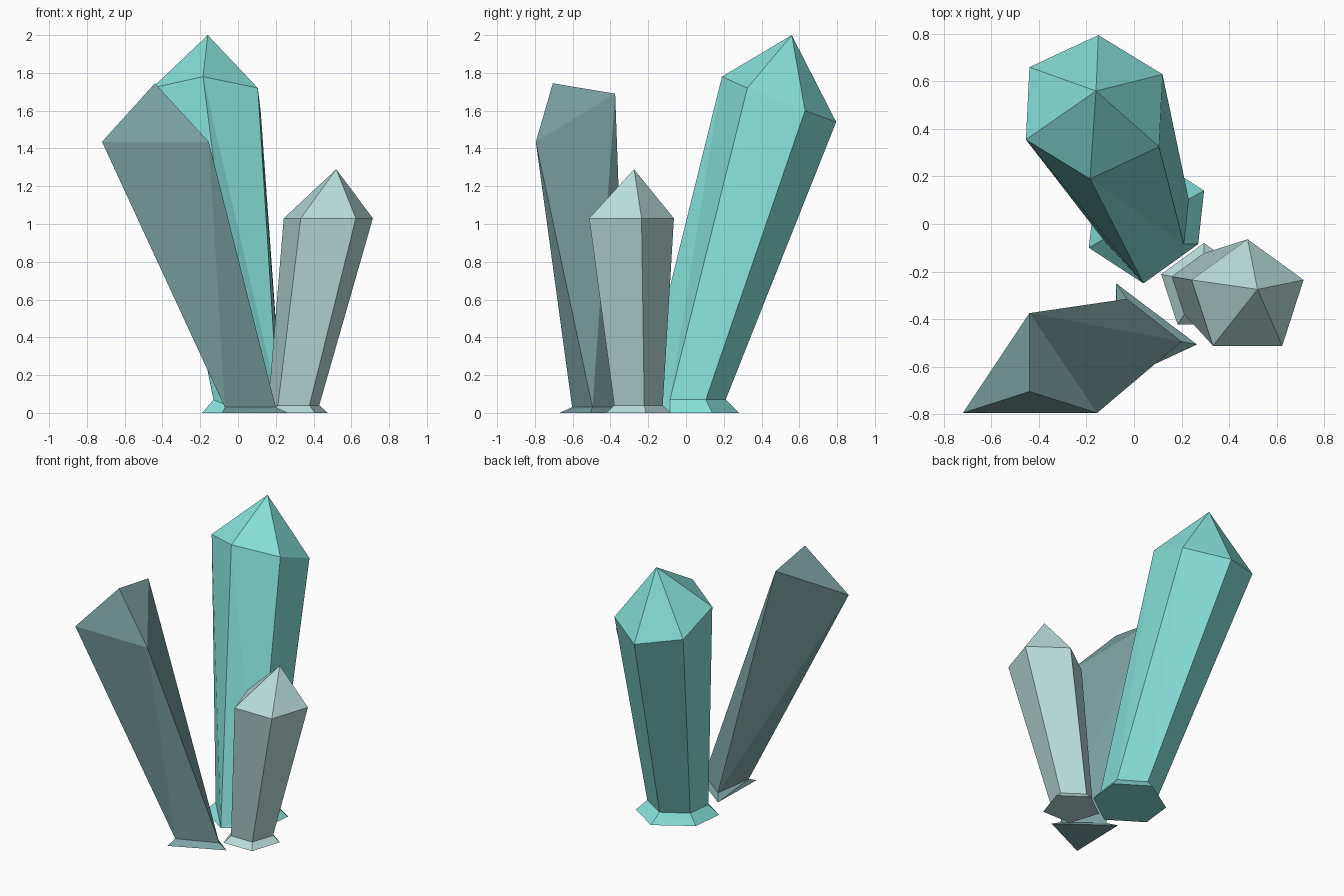
import bpy, bmesh
from math import sin, cos, tau

if "Cube" in bpy.data.objects:
    bpy.data.objects.remove(bpy.data.objects["Cube"])


def ngon(n, cx, cy, r, z, start=0.25):
    """Regular polygon ring, listed clockwise from the back."""
    return [(cx + r * cos(tau * (start - i / n)),
             cy + r * sin(tau * (start - i / n)), z) for i in range(n)]


def level(points, z):
    return [(x, y, z) for x, y in points]


def crystal(name, rings, apex, color, flip=False):
    """Loft rings from the ground up, cap the bottom, close to the apex."""
    bm = bmesh.new()
    loops = [[bm.verts.new(p) for p in ring] for ring in rings]
    tip = bm.verts.new(apex)
    n = len(rings[0])
    bm.faces.new(loops[0])
    for low, high in zip(loops, loops[1:]):
        for i in range(n):
            j = (i + 1) % n
            a, b, c, d = low[i], low[j], high[j], high[i]
            tris = ((a, b, d), (b, c, d)) if flip else ((a, b, c), (a, c, d))
            for t in tris:
                bm.faces.new(t)
    for i in range(n):
        bm.faces.new((loops[-1][i], loops[-1][(i + 1) % n], tip))
    bmesh.ops.remove_doubles(bm, verts=bm.verts, dist=0.0005)
    bmesh.ops.recalc_face_normals(bm, faces=bm.faces)
    mesh = bpy.data.meshes.new(name)
    bm.to_mesh(mesh)
    bm.free()
    mat = bpy.data.materials.new(name + "_color")
    mat.diffuse_color = (*color, 1)
    mat.use_nodes = True
    mat.node_tree.nodes["Principled BSDF"].inputs["Base Color"].default_value = mat.diffuse_color
    mesh.materials.append(mat)
    bpy.context.collection.objects.link(bpy.data.objects.new(name, mesh))


# Tall six-sided crystal leaning back; its front foot corner has no collar
foot = level([(.04, -.25), (.27, -.085), (.295, .14),
              (.08, .28), (-.165, .125), (-.19, -.10)], 0)
collar = [foot[0]] + level([(.21, -.085), (.23, .105), (.06, .21),
                            (-.11, .11), (-.13, -.065)], .07)
shoulder = [(-.185, .19, 1.78), (.105, .325, 1.72), (.12, .63, 1.60),
            (-.15, .795, 1.54), (-.44, .66, 1.60), (-.455, .355, 1.72)]
crystal("tall_crystal", [foot, collar, shoulder], (-.16, .56, 2.0),
        (.24, .75, .69), flip=True)

# Dark three-sided crystal leaning left
foot = level([(-.085, -.67), (.265, -.507), (-.075, -.25)], 0)
collar = level([(-.07, -.603), (.2, -.495), (-.03, -.315)], .03)
shoulder = [(-.72, -.795, 1.435), (-.155, -.795, 1.435), (-.44, -.375, 1.69)]
crystal("leaning_crystal", [foot, collar, shoulder], (-.44, -.705, 1.745),
        (.20, .36, .36))

# Short pale five-sided crystal
crystal("short_crystal",
        [ngon(5, .295, -.27, .19, 0), ngon(5, .295, -.265, .142, .04),
         ngon(5, .478, -.312, .248, 1.03)],
        (.52, -.275, 1.29), (.48, .72, .70))
